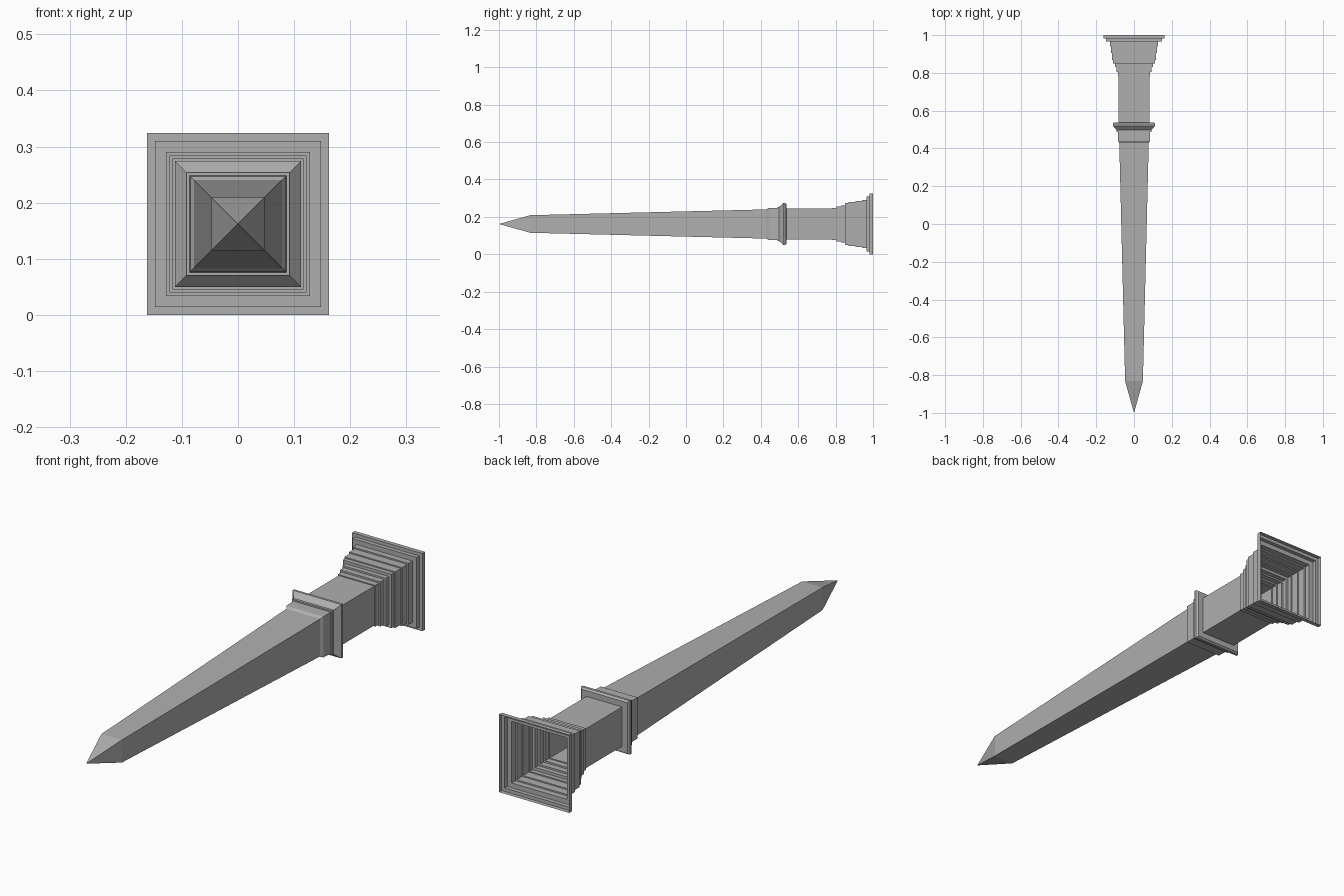
import bpy, bmesh

if "Cube" in bpy.data.objects:
    bpy.data.objects.remove(bpy.data.objects["Cube"])

CZ = 0.162  # height of the long axis

stone = bpy.data.materials.new("dark_stone")
stone.diffuse_color = (0.43, 0.43, 0.43, 1)
stone.use_nodes = True
stone.node_tree.nodes["Principled BSDF"].inputs["Base Color"].default_value = stone.diffuse_color


def square_loft(name, profile):
    """Sweep a square along y through (y, half width) stations as an open shell."""
    bm = bmesh.new()
    rings = []
    for y, h in profile:
        if h == 0:
            rings.append([bm.verts.new((0, y, CZ))])
        else:
            rings.append([bm.verts.new((sx * h, y, CZ + sz * h))
                          for sx, sz in ((-1, -1), (1, -1), (1, 1), (-1, 1))])
    for a, b in zip(rings, rings[1:]):
        for i in range(4):
            j = (i + 1) % 4
            if len(a) == 1:
                bm.faces.new((a[0], b[j], b[i]))
            else:
                bm.faces.new((a[i], a[j], b[j], b[i]))
    bmesh.ops.recalc_face_normals(bm, faces=bm.faces)
    # Outside faces must point away from the axis
    bm.faces.ensure_lookup_table()
    f = max(bm.faces, key=lambda f: abs(f.normal.x))
    if f.normal.x * f.calc_center_median().x < 0:
        bmesh.ops.reverse_faces(bm, faces=bm.faces)
    mesh = bpy.data.meshes.new(name)
    bm.to_mesh(mesh)
    bm.free()
    mesh.materials.append(stone)
    ob = bpy.data.objects.new(name, mesh)
    bpy.context.collection.objects.link(ob)
    return ob


def steps(levels):
    """Turn (y start, y end, half width) treads into a stepped profile."""
    return [p for y0, y1, h in levels for p in ((y0, h), (y1, h))]


# Pointed tip and tapering shaft
square_loft("tapered_shaft", [(-1.0, 0), (-0.832, 0.047), (0.43, 0.078)])

# Neck band and flared collar
square_loft("collar", [
    (0.43, 0.078), (0.44, 0.085), (0.488, 0.086), (0.488, 0.092),
    (0.498, 0.092), (0.52, 0.112), (0.53, 0.112), (0.538, 0.106),
    (0.538, 0.082)])

# Straight pedestal block
square_loft("pedestal", [(0.538, 0.082), (0.78, 0.082)])

# Stepped mouldings and foot plates, open underneath
square_loft("stepped_base", [(0.78, 0.082)] + steps([
    (0.78, 0.805, 0.086), (0.805, 0.83, 0.093), (0.83, 0.85, 0.1),
    (0.85, 0.868, 0.112), (0.868, 0.905, 0.117), (0.905, 0.94, 0.122),
    (0.94, 0.965, 0.128), (0.965, 0.982, 0.148), (0.982, 1.0, 0.162)]))
